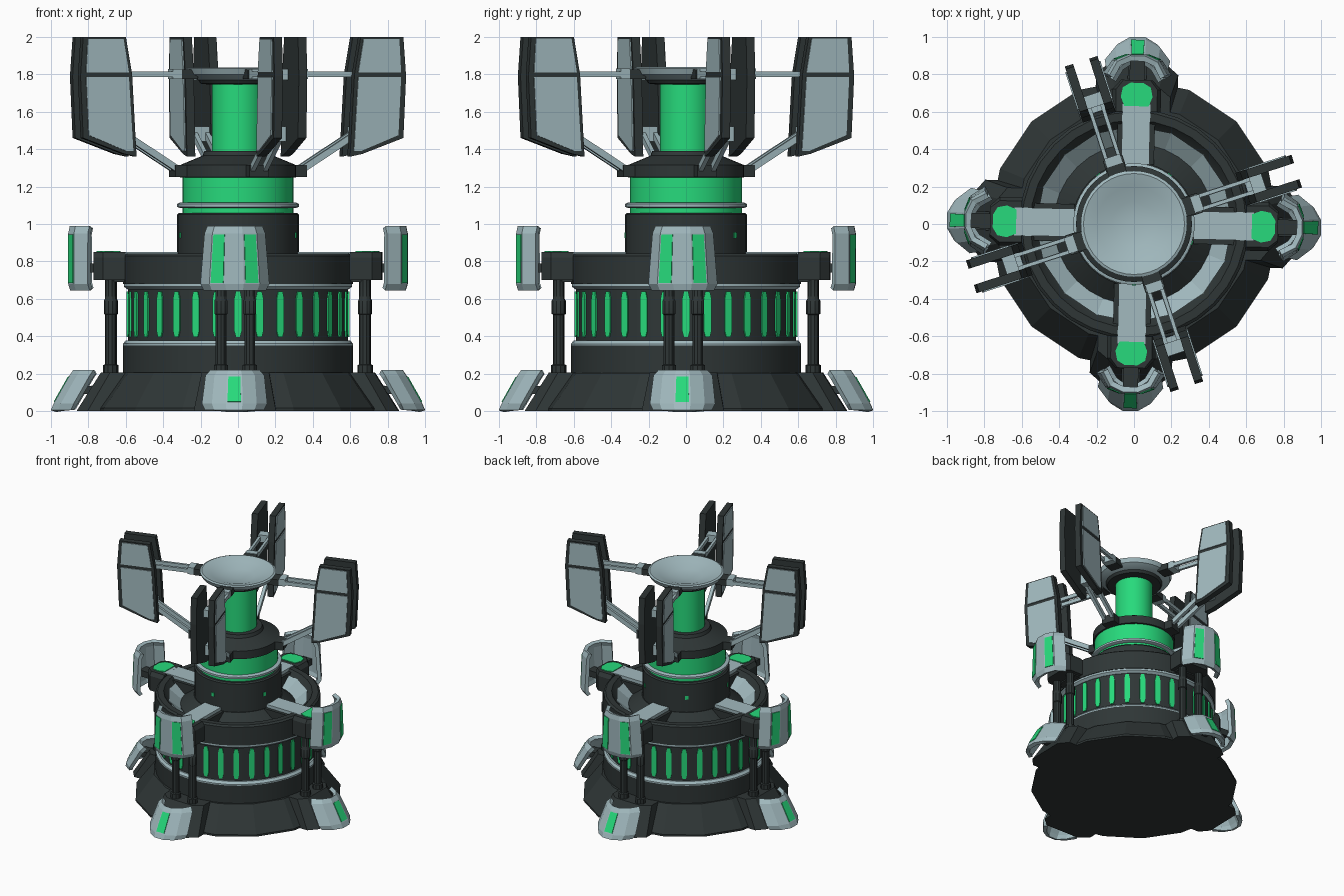
import bpy, bmesh, math
from mathutils import Vector

if "Cube" in bpy.data.objects:
    bpy.data.objects.remove(bpy.data.objects["Cube"])

def material(name, rgb):
    m = bpy.data.materials.new(name)
    m.diffuse_color = (*rgb, 1)
    m.use_nodes = True
    m.node_tree.nodes["Principled BSDF"].inputs["Base Color"].default_value = m.diffuse_color
    return m

DARK = material("dark_metal", (0.028, 0.037, 0.037))
LIGHT = material("pale_steel", (0.36, 0.49, 0.52))
GREEN = material("glowing_green", (0.02, 0.70, 0.20))
POD = math.radians(-1.2)      # turn of the four supports
ARM = math.radians(18)        # turn of the four upper arms
ROUND = []

def make(name, verts, faces, mat, recalc=True):
    me = bpy.data.meshes.new(name)
    me.from_pydata([tuple(v) for v in verts], [], faces)
    if recalc:
        bm = bmesh.new()
        bm.from_mesh(me)
        bmesh.ops.recalc_face_normals(bm, faces=bm.faces)
        bm.to_mesh(me)
        bm.free()
    me.materials.append(mat)
    ob = bpy.data.objects.new(name, me)
    bpy.context.collection.objects.link(ob)
    return ob

def around(ob, start, count=4):
    """Repeat an object about the z axis."""
    for k in range(count):
        o = ob if k == 0 else ob.copy()
        if k:
            bpy.context.collection.objects.link(o)
        o.rotation_euler.z = start + k * 2 * math.pi / count

def solid(name, rings, mat):
    """Closed solid through rings of equal length."""
    n = len(rings[0])
    verts = [v for r in rings for v in r]
    faces = [tuple(range(n)), tuple(range(len(verts) - n, len(verts)))]
    for i in range(len(rings) - 1):
        for j in range(n):
            a, b = i * n + j, i * n + (j + 1) % n
            faces.append((a, b, b + n, a + n))
    return make(name, verts, faces, mat)

def lathe(name, profile, mat, seg=40, smooth=True, pos=(0, 0)):
    rings = [[(pos[0] + r * math.cos(2 * math.pi * k / seg),
               pos[1] + r * math.sin(2 * math.pi * k / seg), z) for k in range(seg)]
             for r, z in profile]
    ob = solid(name, rings, mat)
    if smooth:
        ROUND.append(ob)
    return ob

def block(name, x0, x1, hw, z0, z1, mat, y=0):
    return solid(name, [[(x0, y - hw, z), (x1, y - hw, z), (x1, y + hw, z), (x0, y + hw, z)]
                        for z in (z0, z1)], mat)

def beam(name, p, q, w, h, mat):
    """Bar between two points that lie at the same y."""
    p, q = Vector(p), Vector(q)
    side = Vector((0, w / 2, 0))
    up = (q - p).normalized().cross(Vector((0, 1, 0))) * h / 2
    return solid(name, [[c - side - up, c + side - up, c + side + up, c - side + up]
                        for c in (p, q)], mat)

def slab(name, poly, y0, y1, mat):
    return solid(name, [[(x, y, z) for x, z in poly] for y in (y0, y1)], mat)

def thick(ob, t):
    m = ob.modifiers.new("thickness", "SOLIDIFY")
    m.thickness = t
    m.offset = -1
    return ob

def shield(name, section, levels, windows, row, u, v, start):
    """Faceted armour shell plus green windows on chosen facets."""
    n = len(section)
    verts = [Vector((r + dr, y * s, z)) for z, dr, s in levels for y, r in section]
    faces = [(i * n + j, i * n + j + 1, i * n + n + j + 1, i * n + n + j)
             for i in range(len(levels) - 1) for j in range(n - 1)]
    around(thick(make(name, verts, faces, LIGHT, False), 0.03), start)
    for j in windows:
        a, b, d, c = [verts[i] for i in (row * n + j, row * n + j + 1,
                                         row * n + n + j, row * n + n + j + 1)][:4]
        nor = (b - a).cross(d - a).normalized() * 0.005
        pt = lambda s, t: a.lerp(b, s).lerp(d.lerp(c, s), t) + nor
        q = [pt(u[0], v[0]), pt(u[1], v[0]), pt(u[1], v[1]), pt(u[0], v[1])]
        around(thick(make(name + "_window", q, [(0, 1, 2, 3)], GREEN, False), 0.008), start)

# base and its four toes
lathe("base", [(0.775, 0), (0.775, 0.015), (0.635, 0.205)], DARK, 16, False)
around(solid("base_toe", [
    [(0.4, -0.22, 0), (0.80, -0.22, 0), (0.86, -0.15, 0), (0.86, 0.15, 0), (0.80, 0.22, 0), (0.4, 0.22, 0)],
    [(0.4, -0.18, 0.207), (0.68, -0.18, 0.207), (0.73, -0.12, 0.207), (0.73, 0.12, 0.207),
     (0.68, 0.18, 0.207), (0.4, 0.18, 0.207)]], DARK), POD)

# drum with trim rings
lathe("lower_drum", [(0.615, 0.2), (0.615, 0.35)], DARK)
lathe("lower_trim", [(0.615, 0.35), (0.615, 0.36), (0.60, 0.378)], LIGHT)
lathe("window_drum", [(0.588, 0.37), (0.588, 0.66)], DARK)
lathe("upper_trim", [(0.59, 0.65), (0.61, 0.665), (0.61, 0.682)], LIGHT)

# glowing slots around the drum
slot = [(0.595, y, z) for y, z in ((-0.012, 0.395), (0.012, 0.395), (0.021, 0.43), (0.021, 0.6),
                                   (0.012, 0.64), (-0.012, 0.64), (-0.021, 0.6), (-0.021, 0.43))]
around(thick(make("drum_slot", slot, [tuple(range(8))], GREEN, False), 0.009), 0, 32)

# bowl on top of the drum
lathe("bowl_rim", [(0.4, 0.68), (0.615, 0.68), (0.615, 0.83), (0.60, 0.842), (0.555, 0.842),
                   (0.525, 0.80), (0.4, 0.70)], DARK, 32)
lathe("bowl_lining", [(0.30, 0.69), (0.41, 0.715), (0.525, 0.81), (0.525, 0.80), (0.41, 0.70),
                      (0.30, 0.68)], LIGHT, 16, False)

# central column
lathe("column_foot", [(0.43, 0.68), (0.43, 0.74), (0.33, 0.82)], DARK, 32)
lathe("column", [(0.325, 0.6), (0.325, 1.05), (0.315, 1.06)], DARK)
lathe("column_glow", [(0.298, 1.05), (0.298, 1.255)], GREEN)
lathe("column_trim", [(0.31, 1.085), (0.325, 1.092), (0.325, 1.108), (0.31, 1.115)], LIGHT)
lathe("hub", [(0.28, 1.245), (0.31, 1.25), (0.31, 1.315), (0.19, 1.365), (0.18, 1.39)], DARK)
lathe("core_glow", [(0.14, 1.37), (0.14, 1.76)], GREEN)
lathe("dish_collar", [(0.15, 1.745), (0.20, 1.75), (0.22, 1.78)], DARK)
lathe("dish", [(0.21, 1.768), (0.27, 1.80), (0.285, 1.832), (0.27, 1.838), (0.20, 1.82),
               (0.12, 1.79), (0.03, 1.782)], LIGHT)
around(thick(make("column_light", [(0.329, -0.012, 0.925), (0.329, 0.012, 0.925),
                                   (0.329, 0.012, 0.955), (0.329, -0.012, 0.955)],
                  [(0, 1, 2, 3)], GREEN, False), 0.009), math.radians(54), 5)

# supports: bracket, cap and pillars
around(block("support_bracket", 0.32, 0.66, 0.10, 0.69, 0.825, DARK), POD)
around(block("support_plate", 0.32, 0.64, 0.075, 0.82, 0.85, LIGHT), POD)
around(solid("support_head", [
    [(0.60, -h, z), (0.72, -h, z), (0.77, -h * 0.65, z), (0.77, h * 0.65, z), (0.72, h, z), (0.60, h, z)]
    for h, z in ((0.13, 0.70), (0.13, 0.82), (0.11, 0.85))], DARK), POD)
around(solid("support_lamp", [
    [(0.63, -0.065, z), (0.68, -0.085, z), (0.73, -0.075, z), (0.755, -0.035, z),
     (0.755, 0.035, z), (0.73, 0.075, z), (0.68, 0.085, z), (0.63, 0.065, z)]
    for z in (0.848, 0.856)], GREEN), POD)
for s in (-1, 1):
    around(lathe("pillar", [(0.04, 0.2), (0.04, 0.245), (0.03, 0.25), (0.03, 0.515), (0.036, 0.52),
                            (0.036, 0.59), (0.03, 0.6), (0.03, 0.71)], DARK, 10, True,
                 (0.68, s * 0.077)), POD)

# upper and lower armour shields with mounts
around(block("upper_mount", 0.76, 0.89, 0.04, 0.74, 0.79, DARK), POD)
around(beam("lower_mount", (0.74, 0, 0.12), (0.91, 0, 0.10), 0.10, 0.04, DARK), POD)
shield("upper_shield", [(-0.185, 0.80), (-0.135, 0.875), (-0.05, 0.907), (0.05, 0.907),
                        (0.135, 0.875), (0.185, 0.80)],
       [(0.645, -0.01, 0.9), (0.68, 0, 1), (0.95, 0, 0.88), (0.988, -0.008, 0.8)],
       (1, 3), 1, (0.1, 0.9), (0.02, 0.98), POD)
shield("lower_shield", [(-0.175, 0.89), (-0.12, 0.96), (-0.045, 1.0), (0.045, 1.0),
                        (0.12, 0.96), (0.175, 0.89)],
       [(0.005, 0, 0.9), (0.04, -0.015, 1), (0.19, -0.10, 0.9), (0.22, -0.12, 0.75)],
       (2,), 1, (0.1, 0.9), (0.05, 0.95), POD)

# upper arms: paired blades with pale facings
blade = [(0.90, 2.0), (0.66, 2.0), (0.625, 1.80), (0.60, 1.36), (0.67, 1.375), (0.90, 1.46), (0.915, 1.79)]
top_face = [(0.875, 1.99), (0.675, 1.99), (0.645, 1.81), (0.885, 1.81)]
low_face = [(0.885, 1.785), (0.645, 1.785), (0.62, 1.39), (0.66, 1.39), (0.87, 1.475)]
for s in (-1, 1):
    around(slab("arm_blade", blade, s * 0.045, s * 0.092, DARK), ARM)
    for f in (top_face, low_face):
        around(slab("blade_facing", f, s * 0.09, s * 0.099, LIGHT), ARM)
    # parallel linkage rods
    y = s * 0.035
    around(beam("lower_rod", (0.33, y, 1.28), (0.68, y, 1.50), 0.025, 0.035, LIGHT), ARM)
    around(beam("upper_rod", (0.30, y, 1.80), (0.70, y, 1.80), 0.02, 0.03, LIGHT), ARM)
around(block("lower_hinge", 0.28, 0.37, 0.055, 1.25, 1.315, DARK), ARM)
around(block("upper_hinge", 0.24, 0.33, 0.05, 1.775, 1.825, DARK), ARM)
around(block("upper_rod_joint", 0.33, 0.38, 0.045, 1.775, 1.83, LIGHT), ARM)
around(block("blade_axle", 0.66, 0.73, 0.05, 1.77, 1.83, LIGHT), ARM)
around(block("blade_lower_axle", 0.63, 0.69, 0.05, 1.44, 1.52, LIGHT), ARM)

# smooth the round parts but keep their edges
bpy.ops.object.select_all(action='DESELECT')
for o in ROUND:
    o.select_set(True)
bpy.context.view_layer.objects.active = ROUND[0]
bpy.ops.object.shade_smooth_by_angle(angle=math.radians(30))
